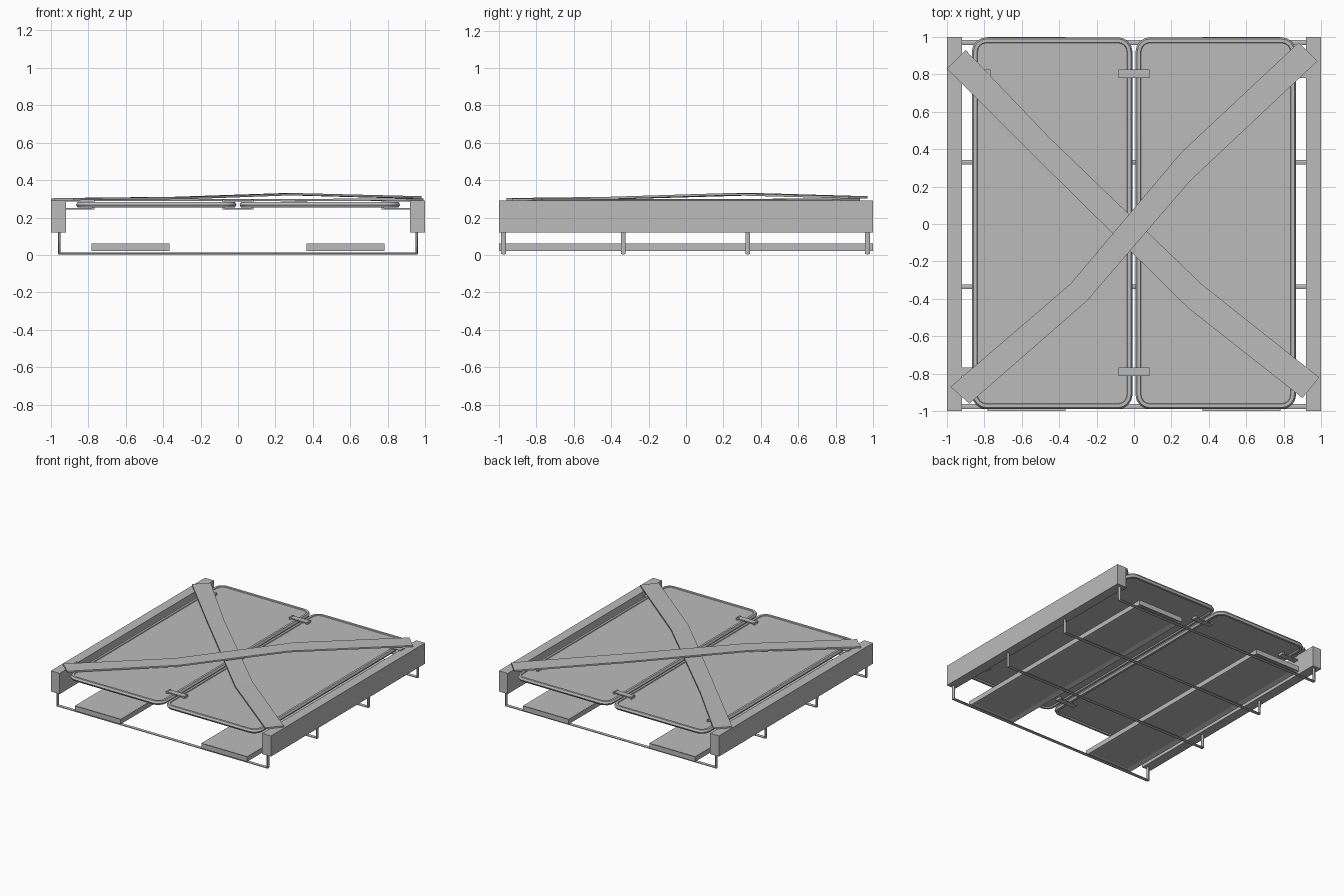
import bpy, bmesh, math
from mathutils import Vector

cube = bpy.data.objects.get("Cube")
if cube:
    bpy.data.objects.remove(cube, do_unlink=True)

grey = bpy.data.materials.new("plain_grey")
grey.use_nodes = True
COLOUR = (0.5, 0.5, 0.5, 1)
grey.diffuse_color = COLOUR
grey.node_tree.nodes["Principled BSDF"].inputs["Base Color"].default_value = COLOUR


def finish(name, bm):
    bmesh.ops.recalc_face_normals(bm, faces=bm.faces)
    mesh = bpy.data.meshes.new(name)
    bm.to_mesh(mesh)
    bm.free()
    mesh.materials.append(grey)
    obj = bpy.data.objects.new(name, mesh)
    bpy.context.collection.objects.link(obj)
    return obj


def add_box(bm, low, high):
    verts = bmesh.ops.create_cube(bm, size=1)["verts"]
    low, high = Vector(low), Vector(high)
    for v in verts:
        v.co = (low + high) / 2 + v.co * (high - low)


def tube(name, points, radius, cyclic=False, widen=1, y=0):
    """Six-sided tube along a path, optionally stretched across y."""
    curve = bpy.data.curves.new(name, "CURVE")
    curve.dimensions = "3D"
    curve.bevel_depth = radius
    curve.bevel_resolution = 1
    curve.use_fill_caps = True
    spline = curve.splines.new("POLY")
    spline.points.add(len(points) - 1)
    for p, co in zip(spline.points, points):
        p.co = (*co, 1)
    spline.use_cyclic_u = cyclic
    obj = bpy.data.objects.new(name, curve)
    bpy.context.collection.objects.link(obj)
    obj.scale.y = widen
    obj.location.y = y
    curve.materials.append(grey)
    bpy.ops.object.select_all(action="DESELECT")
    obj.select_set(True)
    bpy.context.view_layer.objects.active = obj
    bpy.ops.object.convert(target="MESH")
    bpy.ops.object.shade_smooth_by_angle(angle=math.radians(40))
    return obj


def rounded_rect(x0, x1, y0, y1, r, z, steps=4):
    pts = []
    corners = [(x1 - r, y1 - r), (x0 + r, y1 - r), (x0 + r, y0 + r), (x1 - r, y0 + r)]
    for k, (cx, cy) in enumerate(corners):
        for i in range(steps + 1):
            a = math.pi / 2 * (k + i / steps)
            pts.append((cx + r * math.cos(a), cy + r * math.sin(a), z))
    return pts


def clip(name, x, y):
    """Strap above and below the panels, with raised end flanges."""
    bm = bmesh.new()
    w, d = 0.083, 0.023
    add_box(bm, (x - w, y - d, 0.285), (x + w, y + d, 0.293))
    add_box(bm, (x - w, y - d, 0.243), (x + w, y + d, 0.25))
    for s in (-1, 1):
        e = x + s * (w - 0.006)
        add_box(bm, (e - 0.006, y - d, 0.243), (e + 0.006, y + d, 0.297))
    finish(name, bm)


def bent_plank(name, left, right, heights, thick=0.012):
    """Flat strip between two edge lines that follows a bottom height."""
    bm = bmesh.new()
    rings = []
    for a, b, z in zip(left, right, heights):
        rings.append([bm.verts.new(c) for c in
                      ((*a, z), (*b, z), (*b, z + thick), (*a, z + thick))])
    for r, s in zip(rings, rings[1:]):
        for i in range(4):
            j = (i + 1) % 4
            bm.faces.new((r[i], r[j], s[j], s[i]))
    bm.faces.new(rings[0])
    bm.faces.new(rings[-1])
    finish(name, bm)


for side, s in (("left", 1), ("right", -1)):
    # Side rail
    bm = bmesh.new()
    add_box(bm, (min(s * 0.92, s), -1, 0.12), (max(s * 0.92, s), 1, 0.29))
    finish(side + "_rail", bm)

    # Lower tray with recessed top and underside
    bm = bmesh.new()
    add_box(bm, (s * 0.575 - 0.208, -1, 0.02), (s * 0.575 + 0.208, 1, 0.06))
    bmesh.ops.recalc_face_normals(bm, faces=bm.faces)
    flat = [f for f in bm.faces if abs(f.normal.z) > 0.9]
    bmesh.ops.inset_individual(bm, faces=flat, thickness=0.05)
    for f in flat:
        shift = -0.012 if f.normal.z > 0 else 0.012
        for v in f.verts:
            v.co.z += shift
    finish(side + "_tray", bm)

    # Table panel: tube border and flat sheet
    x0, x1 = sorted((s * 0.026, s * 0.848))
    path = rounded_rect(x0, x1, -0.972, 0.98, 0.06, 0.268)
    tube(side + "_panel_border", path, 0.018, cyclic=True)
    bm = bmesh.new()
    base = bm.faces.new([bm.verts.new((x, y, 0.262)) for x, y, z in path])
    top = bmesh.ops.extrude_face_region(bm, geom=[base])["geom"]
    for v in top:
        if isinstance(v, bmesh.types.BMVert):
            v.co.z = 0.278
    finish(side + "_panel_sheet", bm)

# Clips along the middle joint and the two rails
for label, y in (("front", -0.79), ("back", 0.803)):
    for place, x in (("middle", 0), ("left", 0.85), ("right", -0.85)):
        clip(label + "_" + place + "_clip", x, y)

# U-shaped cross bars
bar = [(-0.955, 0, 0.13), (-0.955, 0, 0.008), (0.955, 0, 0.008), (0.955, 0, 0.13)]
for i, y in enumerate((-0.975, -0.335, 0.33, 0.97)):
    tube(f"cross_bar_{i + 1}", bar, 0.0078, widen=1.9, y=y)

# Crossed diagonal planks
bent_plank("upper_diagonal_plank",
           [(-0.98, -0.87), (-0.34, -0.32), (0.25, 0.38), (0.88, 0.97)],
           [(-0.88, -0.96), (-0.25, -0.41), (0.30, 0.23), (0.98, 0.87)],
           [0.292, 0.299, 0.319, 0.302])
bent_plank("lower_diagonal_plank",
           [(-0.90, 0.93), (-0.45, 0.46), (0.36, -0.32), (0.99, -0.82)],
           [(-1.0, 0.83), (-0.56, 0.39), (0.29, -0.45), (0.90, -0.93)],
           [0.291, 0.288, 0.287, 0.291])
